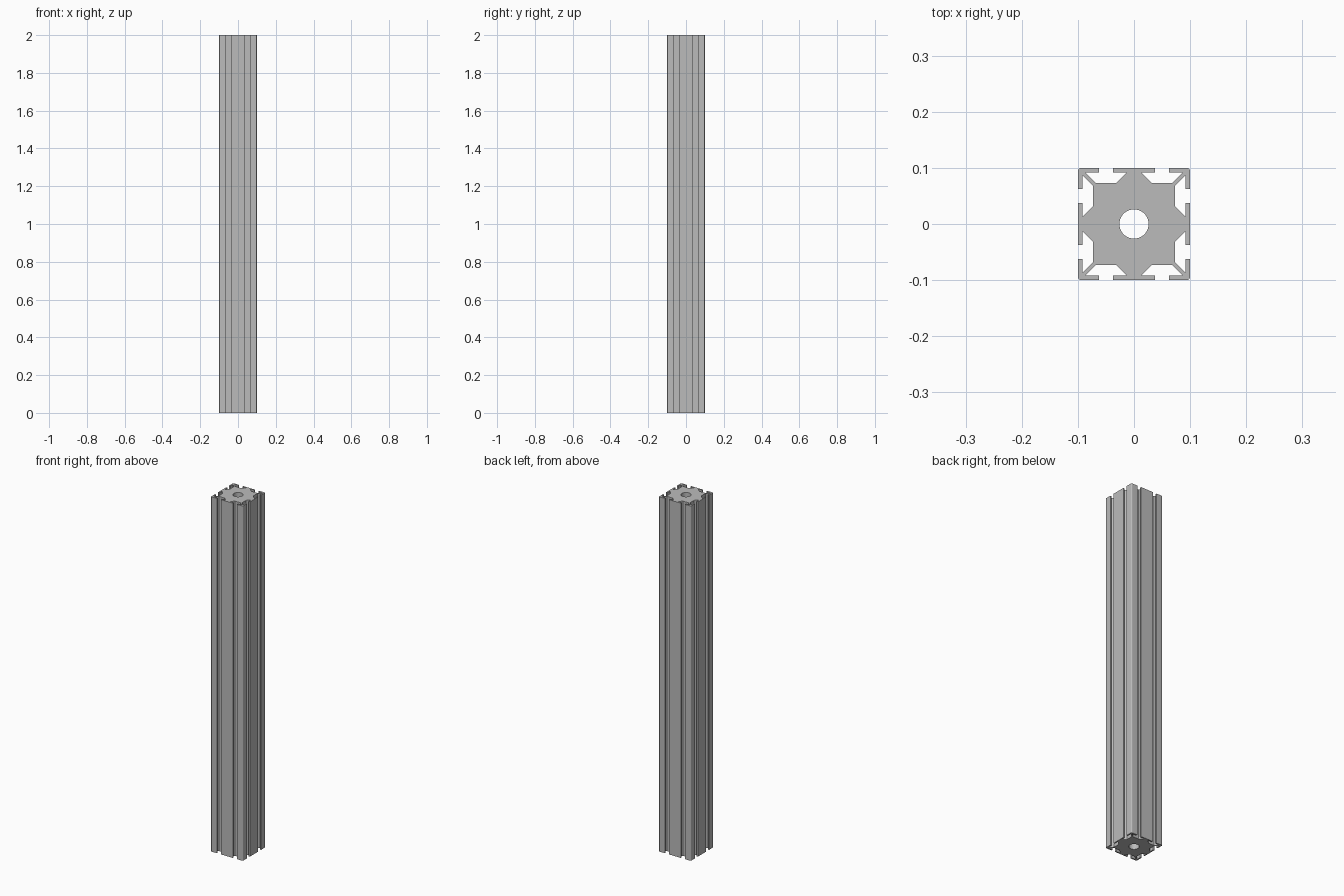
import bpy, bmesh
from math import sin, cos, pi, radians
from mathutils import Matrix, Vector

cube = bpy.data.objects.get("Cube")
if cube:
    bpy.data.objects.remove(cube)

LENGTH, HALF, CORNER, BORE = 2.0, 0.1, 0.006, 0.026
LIP = 0.092      # inner face of the outer wall
CORE = 0.073     # floor of each slot

# Brushed metal colour
metal = bpy.data.materials.new("aluminium_grey")
metal.use_nodes = True
colour = (0.5, 0.5, 0.5, 1)
metal.diffuse_color = colour
metal.node_tree.nodes["Principled BSDF"].inputs["Base Color"].default_value = colour

# One slot with its undercut, then the rounded corner beside it
slot = [(0.0375, HALF), (0.0375, LIP), (0.013, LIP), (0.032, CORE),
        (0.068, CORE), (0.087, LIP), (0.0625, LIP), (0.0625, HALF)]
centre = HALF - CORNER
corner = [(centre + CORNER * cos(a), centre + CORNER * sin(a))
          for a in (pi / 2 - i * pi / 12 for i in range(7))]
mirrored_slot = [(y, x) for x, y in reversed(slot)]
quarter = slot + corner + mirrored_slot

# Four turned copies close the outline
outline = []
for k in range(4):
    turn = Matrix.Rotation(-k * pi / 2, 2)
    outline += [turn @ Vector(p) for p in quarter]
bore = [(BORE * cos(2 * pi * i / 48), BORE * sin(2 * pi * i / 48)) for i in range(48)]

# Filled profile with the central bore, extruded to full length
curve = bpy.data.curves.new("extruded_rail", "CURVE")
curve.dimensions = "2D"
curve.fill_mode = "BOTH"
curve.extrude = LENGTH / 2
for loop in (outline, bore):
    spline = curve.splines.new("POLY")
    spline.points.add(len(loop) - 1)
    for point, (x, y) in zip(spline.points, loop):
        point.co = (x, y, LENGTH / 2, 1)
    spline.use_cyclic_u = True
rail = bpy.data.objects.new("extruded_rail", curve)
bpy.context.collection.objects.link(rail)
rail.location.z = LENGTH / 2
bpy.ops.object.select_all(action="DESELECT")
rail.select_set(True)
bpy.context.view_layer.objects.active = rail
bpy.ops.object.convert(target="MESH")

# Weld caps to walls, sit on the ground, keep corners sharp
rail = bpy.context.object
mesh = rail.data
bm = bmesh.new()
bm.from_mesh(mesh)
bmesh.ops.remove_doubles(bm, verts=bm.verts, dist=0.0001)
bmesh.ops.recalc_face_normals(bm, faces=bm.faces)
lowest = min(v.co.z for v in bm.verts)
bmesh.ops.translate(bm, verts=bm.verts, vec=(0, 0, -lowest))
bm.to_mesh(mesh)
bm.free()
rail.location.z = 0
mesh.materials.clear()
mesh.materials.append(metal)
bpy.ops.object.shade_smooth_by_angle(angle=radians(30))
